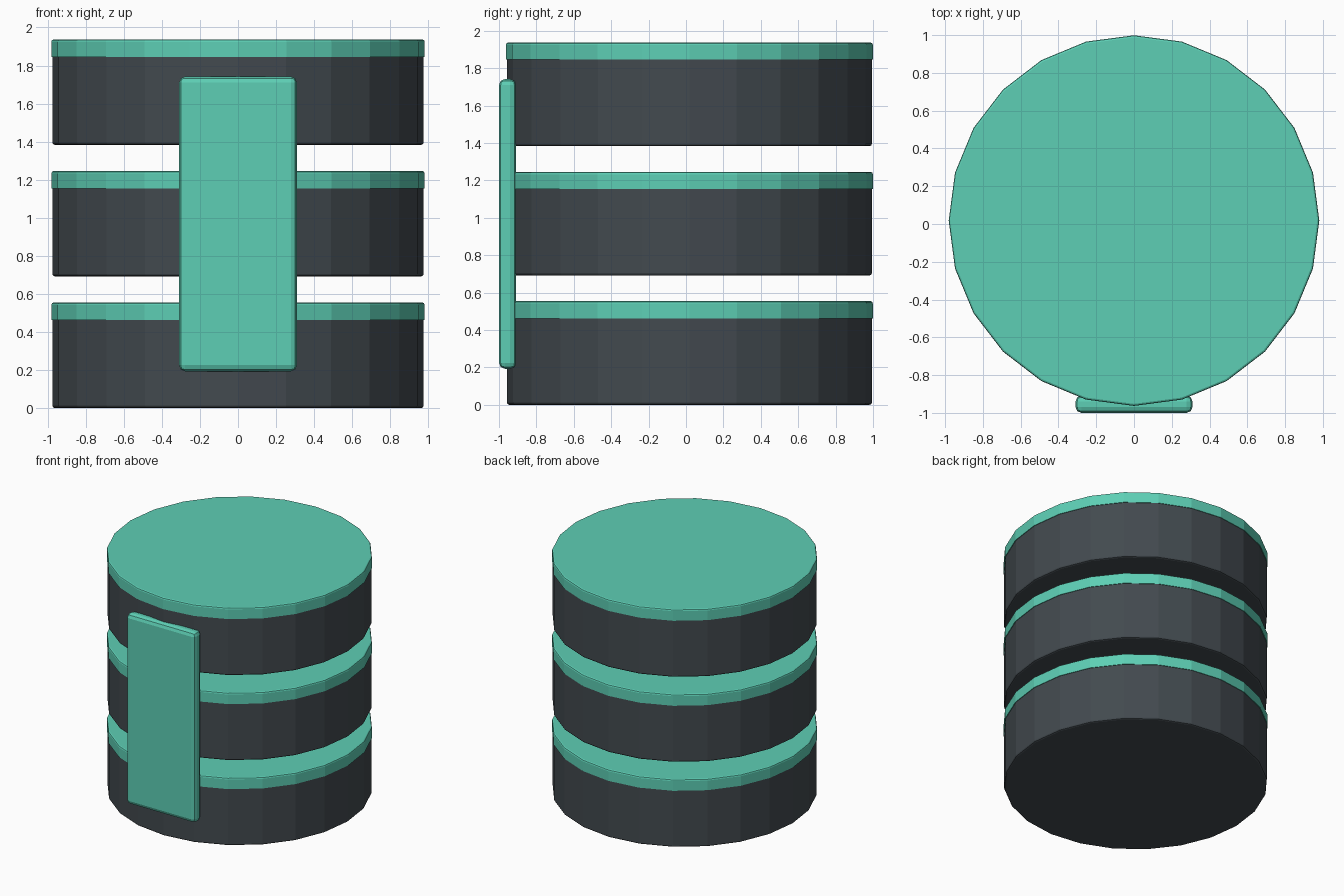
import bpy, math

if "Cube" in bpy.data.objects:
    bpy.data.objects.remove(bpy.data.objects["Cube"])

SIDES, CY = 24, 0.018


def material(name, rgb):
    m = bpy.data.materials.new(name)
    m.diffuse_color = (*rgb, 1)
    m.use_nodes = True
    m.node_tree.nodes["Principled BSDF"].inputs["Base Color"].default_value = m.diffuse_color
    return m


dark = material("dark_grey", (0.055, 0.068, 0.078))
teal = material("teal", (0.11, 0.62, 0.46))


def lathe(name, profile, mat):
    """Flat-faced drum from (radius, z) rings, closed at both ends."""
    verts, faces = [], []
    for r, z in profile:
        for i in range(SIDES):
            a = 2 * math.pi * i / SIDES
            verts.append((r * math.cos(a), CY + r * math.sin(a), z))
    for k in range(len(profile) - 1):
        for i in range(SIDES):
            j = (i + 1) % SIDES
            a, b = k * SIDES, (k + 1) * SIDES
            faces.append((a + i, a + j, b + j, b + i))
    faces.append(tuple(reversed(range(SIDES))))
    top = (len(profile) - 1) * SIDES
    faces.append(tuple(range(top, top + SIDES)))
    mesh = bpy.data.meshes.new(name)
    mesh.from_pydata(verts, [], faces)
    mesh.materials.append(mat)
    obj = bpy.data.objects.new(name, mesh)
    bpy.context.collection.objects.link(obj)
    return obj


# Three stacked drums, each a dark body with a slightly wider teal lid
for n, level in enumerate(("lower", "middle", "upper")):
    z = n * 0.6915
    lathe(f"{level}_drum_body",
          [(0.963, z), (0.972, z + 0.004), (0.976, z + 0.013), (0.976, z + 0.463)], dark)
    lathe(f"{level}_drum_lid",
          [(0.981, z + 0.463), (0.981, z + 0.541), (0.978, z + 0.55), (0.970, z + 0.554)], teal)

# Upright front plate joining the drums
x, y0, y1, z0, z1 = 0.31, -1.0, -0.908, 0.193, 1.742
bpy.ops.mesh.primitive_cube_add(size=1, location=(0, (y0 + y1) / 2, (z0 + z1) / 2))
plate = bpy.context.object
plate.name = "front_plate"
plate.scale = (2 * x, y1 - y0, z1 - z0)
bpy.ops.object.transform_apply(location=False, rotation=False, scale=True)
plate.data.materials.append(teal)
bevel = plate.modifiers.new("rounded_edges", 'BEVEL')
bevel.width = 0.032
bevel.segments = 2
